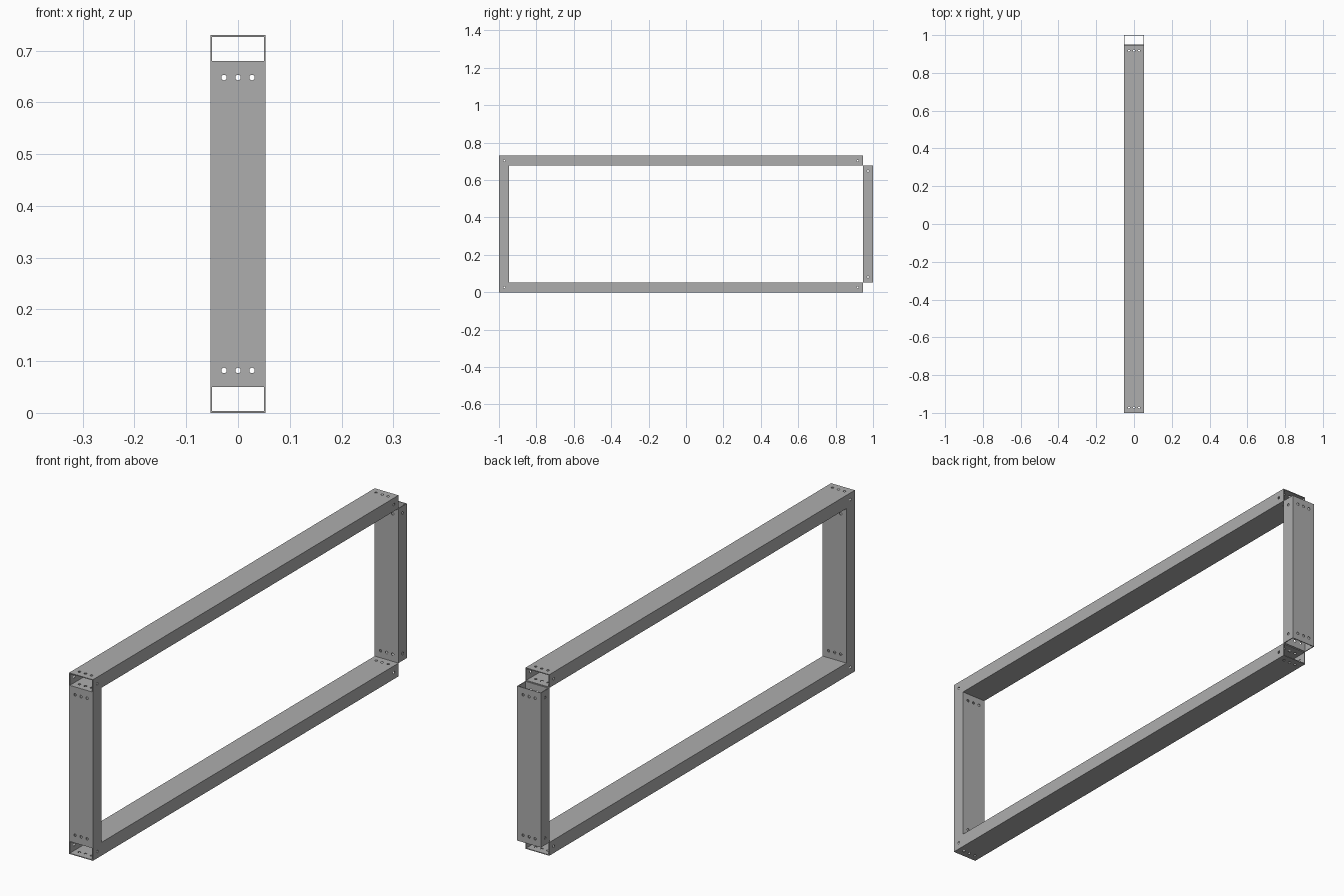
import bpy, bmesh, math
from mathutils import Matrix, Vector

if "Cube" in bpy.data.objects:
    bpy.data.objects.remove(bpy.data.objects["Cube"])

W, D, T = 0.106, 0.0535, 0.0032     # tube width, depth, wall thickness
H, INSET, R = 0.73, 0.0285, 0.0053  # frame height, hole inset, hole radius

# Dark grey metal
metal = bpy.data.materials.new("dark_grey_metal")
metal.diffuse_color = (0.42, 0.42, 0.42, 1)
metal.use_nodes = True
metal.node_tree.nodes["Principled BSDF"].inputs["Base Color"].default_value = metal.diffuse_color


def new_object(name, bm):
    mesh = bpy.data.meshes.new(name)
    bm.to_mesh(mesh)
    bm.free()
    ob = bpy.data.objects.new(name, mesh)
    bpy.context.collection.objects.link(ob)
    return ob


def drill(ob, centres, axis):
    """Cut round holes right through the tube along an axis."""
    bm = bmesh.new()
    for c in centres:
        rot = Matrix.Rotation(math.pi / 2, 4, axis)
        bmesh.ops.create_cone(bm, cap_ends=True, segments=24, radius1=R, radius2=R,
                              depth=0.2, matrix=Matrix.Translation(c) @ rot)
    cutter = new_object("hole_cutter", bm)
    cutter.hide_render = True
    mod = ob.modifiers.new("holes", 'BOOLEAN')
    mod.operation, mod.solver, mod.object = 'DIFFERENCE', 'EXACT', cutter
    bpy.context.view_layer.objects.active = ob
    bpy.ops.object.modifier_apply(modifier=mod.name)
    bpy.data.objects.remove(cutter)


def tube(name, length, matrix, side_holes=True):
    """Open-ended rectangular tube running along local z, with drilled ends."""
    bm = bmesh.new()
    rings = []
    for z in (0, length):
        for t in (0, T):
            a, b = W / 2 - t, D / 2 - t
            rings.append([bm.verts.new((x, y, z))
                          for x, y in ((-a, -b), (a, -b), (a, b), (-a, b))])
    lo, li, uo, ui = rings
    for p, q in ((lo, uo), (uo, ui), (ui, li), (li, lo)):
        for i in range(4):
            j = (i + 1) % 4
            bm.faces.new((p[i], p[j], q[j], q[i]))
    bmesh.ops.recalc_face_normals(bm, faces=bm.faces)
    ob = new_object(name, bm)
    ends = (INSET, length - INSET)
    drill(ob, [Vector((x, 0, z)) for x in (-0.027, 0, 0.027) for z in ends], 'X')
    if side_holes:
        drill(ob, [Vector((0, 0, z)) for z in ends], 'Y')
    ob.data.transform(matrix)
    ob.data.materials.clear()
    ob.data.materials.append(metal)
    return ob


# Horizontal rails, running front to back
lay = Matrix.Rotation(-math.pi / 2, 4, 'X')
for name, z in (("bottom_rail", D / 2), ("top_rail", H - D / 2)):
    tube(name, 2 - D, Matrix.Translation((0, -1, z)) @ lay)

# Uprights between the rails (front) and beyond the rail ends (back)
tube("front_upright", H - 2 * D, Matrix.Translation((0, -1 + D / 2, D)), side_holes=False)
tube("back_upright", H - 2 * D, Matrix.Translation((0, 1 - D / 2, D)))
